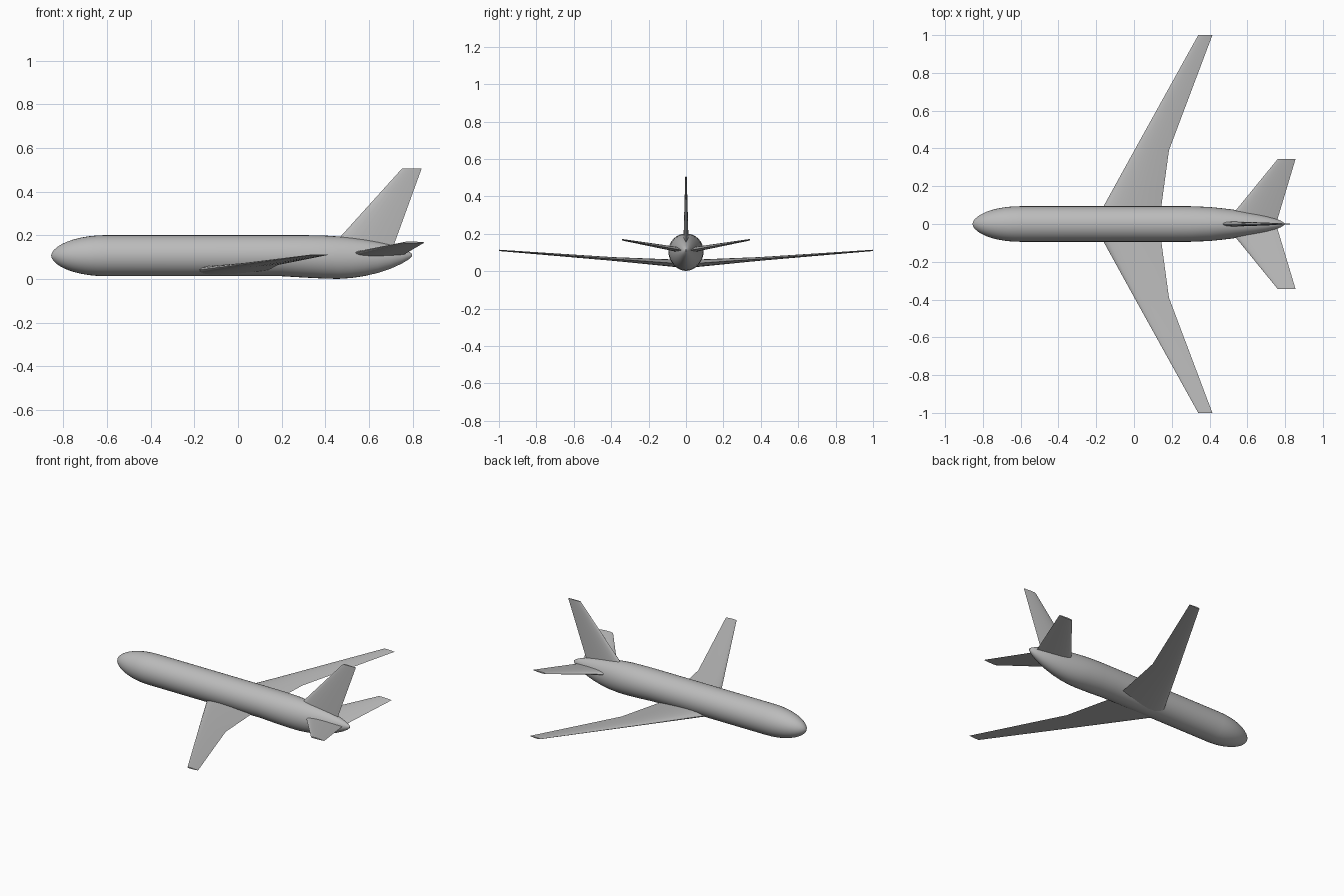
import bpy, bmesh, math
from mathutils import Vector

if "Cube" in bpy.data.objects:
    bpy.data.objects.remove(bpy.data.objects["Cube"], do_unlink=True)

grey = bpy.data.materials.new("light_grey")
grey.use_nodes = True
colour = (0.5, 0.5, 0.5, 1)
grey.diffuse_color = colour
grey.node_tree.nodes["Principled BSDF"].inputs["Base Color"].default_value = colour


def loft(name, rings, mirror=False):
    """Skin closed rings of points, cap both ends, shade smooth."""
    bm = bmesh.new()
    loops = [[bm.verts.new(p) for p in ring] for ring in rings]
    for a, b in zip(loops, loops[1:]):
        for i in range(len(a)):
            j = (i + 1) % len(a)
            bm.faces.new((a[i], a[j], b[j], b[i]))
    bm.faces.new(loops[0])
    bm.faces.new(loops[-1])
    bmesh.ops.recalc_face_normals(bm, faces=bm.faces)
    mesh = bpy.data.meshes.new(name)
    bm.to_mesh(mesh)
    bm.free()
    mesh.materials.append(grey)
    ob = bpy.data.objects.new(name, mesh)
    bpy.context.collection.objects.link(ob)
    bpy.ops.object.select_all(action="DESELECT")
    ob.select_set(True)
    bpy.context.view_layer.objects.active = ob
    bpy.ops.object.shade_smooth_by_angle(angle=math.radians(40))
    if mirror:
        mod = ob.modifiers.new("mirror", "MIRROR")
        mod.use_axis = (False, True, False)
        mod.use_mirror_merge = False
    return ob


def body_ring(x, bottom, top, half_width, sides=32):
    mid, half = (top + bottom) / 2, (top - bottom) / 2
    angles = [math.tau * i / sides for i in range(sides)]
    return [(x, half_width * math.cos(a), mid + half * math.sin(a)) for a in angles]


def foil_ring(lead, chord, thick, normal, steps=10):
    """Symmetric aerofoil, chord along x, thickness along normal."""
    ts = [(1 - math.cos(math.pi * i / steps)) / 2 for i in range(steps + 1)]

    def half(t):
        return thick * 5 * (0.297 * math.sqrt(t) - 0.126 * t - 0.352 * t**2
                            + 0.284 * t**3 - 0.103 * t**4)
    upper = [(t, half(t)) for t in ts]
    lower = [(t, -half(t)) for t in reversed(ts[1:-1])]
    return [Vector(lead) + Vector((t * chord, 0, 0)) + Vector(normal) * h
            for t, h in upper + lower]


# Fuselage: rounded nose, straight tube, tapering tail
NOSE, RADIUS, AXIS = 0.25, 0.094, 0.107
stations = []
for i in range(11):
    a = math.pi / 2 * max(i, 0.15) / 10
    r = RADIUS * math.sin(a) ** 1.1
    stations.append((-0.605 - NOSE * math.cos(a), AXIS - r, AXIS + r, r))
stations += [
    (0.2, 0.013, 0.201, 0.094), (0.3, 0.007, 0.201, 0.094),
    (0.4, 0.002, 0.199, 0.09), (0.46, 0.001, 0.195, 0.084),
    (0.52, 0.005, 0.189, 0.077), (0.58, 0.014, 0.181, 0.068),
    (0.64, 0.028, 0.170, 0.057), (0.7, 0.048, 0.156, 0.043),
    (0.75, 0.071, 0.140, 0.028), (0.78, 0.089, 0.127, 0.016),
    (0.797, 0.105, 0.115, 0.004),
]
loft("fuselage", [body_ring(*s) for s in stations])

# Swept main wings with a kinked trailing edge
UP, SIDE = (0, 0, 1), (0, 1, 0)
loft("main_wings", [
    foil_ring((-0.213, 0, 0.038), 0.345, 0.044, UP),
    foil_ring((0.002, 0.39, 0.065), 0.183, 0.02, UP),
    foil_ring((0.34, 1, 0.111), 0.075, 0.007, UP),
], mirror=True)

# Tailplane
loft("tailplane", [
    foil_ring((0.48, 0, 0.108), 0.272, 0.03, UP),
    foil_ring((0.76, 0.343, 0.168), 0.095, 0.008, UP),
], mirror=True)

# Upright tail fin
loft("tail_fin", [
    foil_ring((0.402, 0, 0.12), 0.298, 0.03, SIDE),
    foil_ring((0.75, 0, 0.505), 0.09, 0.008, SIDE),
])
